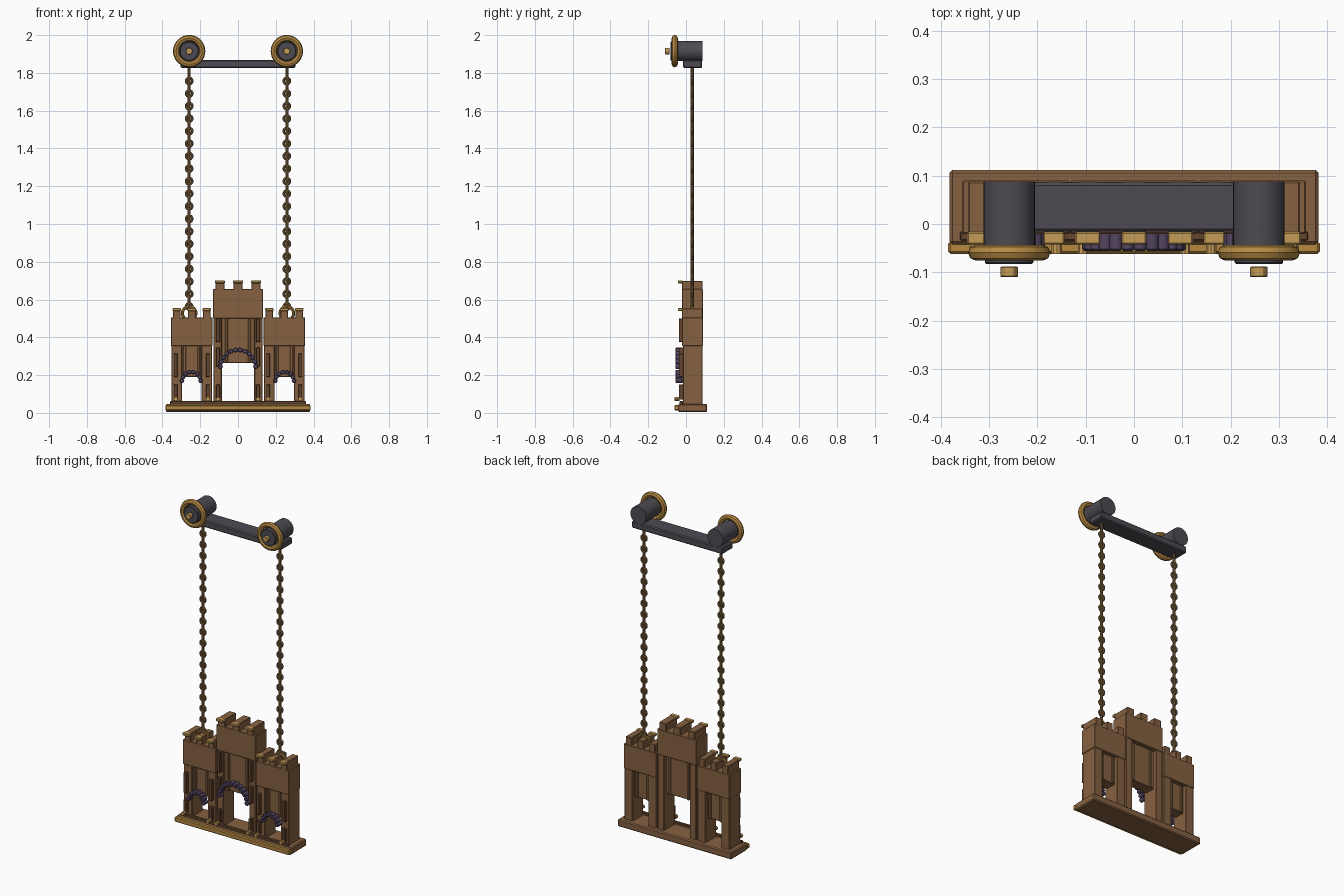
import bpy
import math

cube = bpy.data.objects.get("Cube")
if cube:
    bpy.data.objects.remove(cube, do_unlink=True)


def material(name, rgb):
    m = bpy.data.materials.new(name)
    m.use_nodes = True
    m.diffuse_color = (*rgb, 1)
    m.node_tree.nodes["Principled BSDF"].inputs["Base Color"].default_value = (*rgb, 1)
    return m


WOOD = material("brown wood", (0.24, 0.12, 0.053))
DARK = material("dark brown", (0.125, 0.06, 0.028))
GOLD = material("gold", (0.46, 0.25, 0.055))
PALE = material("pale gold", (0.56, 0.33, 0.095))
IRON = material("dark iron", (0.075, 0.07, 0.084))
CHAIN = material("aged brass", (0.26, 0.155, 0.06))
BEAD = material("violet stone", (0.088, 0.06, 0.12))


def finish(name, mat, bevel=0, smooth=False):
    ob = bpy.context.object
    ob.name = name
    ob.data.materials.append(mat)
    if bevel:
        mod = ob.modifiers.new("soft edge", 'BEVEL')
        mod.width = bevel
        mod.segments = 1
        mod.limit_method = 'ANGLE'
    if smooth:
        bpy.ops.object.shade_smooth_by_angle()
    return ob


def box(name, mat, x, y, z, bevel=0.003):
    """Box from (min, max) ranges on each axis."""
    ranges = (x, y, z)
    bpy.ops.mesh.primitive_cube_add(size=1, location=[(a + b) / 2 for a, b in ranges])
    bpy.context.object.scale = [b - a for a, b in ranges]
    bpy.ops.object.transform_apply(location=False, rotation=False, scale=True)
    return finish(name, mat, bevel)


def rod(name, mat, x, z, y, radius, sides=24, bevel=0):
    """Cylinder lying along y."""
    bpy.ops.mesh.primitive_cylinder_add(
        vertices=sides, radius=radius, depth=y[1] - y[0],
        location=(x, (y[0] + y[1]) / 2, z), rotation=(math.pi / 2, 0, 0))
    return finish(name, mat, bevel, True)


def ring(name, mat, loc, major, minor, steps=24):
    """Torus facing the front."""
    bpy.ops.mesh.primitive_torus_add(
        major_radius=major, minor_radius=minor, major_segments=steps,
        minor_segments=8, location=loc, rotation=(math.pi / 2, 0, 0))
    return finish(name, mat, 0, True)


# Base with gold front trim
box("base", WOOD, (-0.382, 0.382), (-0.042, 0.112), (0.004, 0.048), 0.006)
box("base_trim", GOLD, (-0.385, 0.385), (-0.062, -0.036), (0.012, 0.042), 0.005)
box("threshold", DARK, (-0.36, 0.36), (-0.034, -0.016), (0.045, 0.062), 0.002)


def tower(name, cx, half, door, door_top, lintel, top, crown, merlon, slits):
    """Gate tower: two legs, recessed door head, upper block and battlements."""
    for side, s in (("right", -1), ("left", 1)):
        edges = sorted((cx + s * door, cx + s * (half - 0.003)))
        box(f"{name}_{side}_leg", WOOD, edges, (-0.017, 0.087), (0.04, lintel + 0.01))
        px = cx + s * (half - 0.026)
        for lo, hi in slits:
            box(f"{name}_{side}_slat", DARK, (px - 0.01, px + 0.01),
                (-0.038, -0.014), (lo, hi), 0.002)
        rod(f"{name}_{side}_foot_stud", PALE, px, 0.074, (-0.062, -0.034), 0.011, 10)
    box(f"{name}_door_head", WOOD, (cx - door - 0.01, cx + door + 0.01),
        (0.0, 0.065), (door_top, lintel + 0.01))
    # Inner jamb strips on the door head
    for s in (-1, 1):
        jx = cx + s * door * 0.72
        box(f"{name}_jamb_strip", WOOD, (jx - 0.008, jx + 0.008),
            (-0.009, 0.072), (door_top, lintel))
    box(f"{name}_upper_block", WOOD, (cx - half, cx + half), (-0.021, 0.09), (lintel, top))
    for i in (-1, 0, 1):
        mx = cx + i * (half - merlon - 0.012)
        box(f"{name}_merlon", WOOD, (mx - merlon, mx + merlon),
            (-0.021, 0.088), (top - 0.005, crown - 0.003))
        box(f"{name}_merlon_cap", PALE, (mx - merlon - 0.002, mx + merlon + 0.002),
            (-0.042, -0.017), (crown - 0.016, crown))


def arch(name, cx, cz, radius, count, bead):
    """Violet studs set around a door arch."""
    for i in range(count):
        a = math.pi * (0.02 + 0.96 * i / (count - 1))
        rod(f"{name}_stud", BEAD, cx + radius * math.cos(a), cz + radius * math.sin(a),
            (-0.056, -0.017), bead, 12, 0.004)


# Three towers
low, mid = (0.07, 0.15), (0.19, 0.315)
for side, s in (("right", -1), ("left", 1)):
    tower(f"{side}_tower", s * 0.245, 0.111, 0.052, 0.19, 0.355, 0.505, 0.555, 0.02, (low, mid))
    arch(f"{side}_arch", s * 0.247, 0.167, 0.05, 8, 0.0125)
tower("centre_tower", 0, 0.132, 0.086, 0.265, 0.5, 0.655, 0.702, 0.024,
      (low, (0.245, 0.345), (0.375, 0.5)))
arch("centre_arch", 0, 0.24, 0.094, 12, 0.0135)

# Hanging bar, pulleys and chains
box("hanging_bar", IRON, (-0.305, 0.305), (-0.016, 0.086), (1.826, 1.868), 0.006)
for side, s in (("right", -1), ("left", 1)):
    x, z = s * 0.2585, 1.915
    rod(f"{side}_pulley_drum", IRON, x, z, (-0.05, 0.088), 0.053, 32)
    rod(f"{side}_pulley_face", IRON, x, z, (-0.083, -0.04), 0.05, 32, 0.003)
    ring(f"{side}_pulley_rim", GOLD, (x, -0.0595, z), 0.069, 0.0165, 36)
    rod(f"{side}_pulley_pin", PALE, x, z, (-0.11, -0.088), 0.018, 12, 0.002)
    # Chain core with a row of links
    bpy.ops.mesh.primitive_cylinder_add(
        vertices=10, radius=0.0085, depth=1.27, location=(x, 0.033, 1.195))
    finish(f"{side}_chain_core", CHAIN, 0, True)
    for i in range(19):
        ring(f"{side}_chain_link", CHAIN, (x, 0.033, 1.757 - i * 0.0663),
             0.0165, 0.0068, 14)
    ring(f"{side}_chain_anchor", GOLD, (x, 0.033, 0.527), 0.036, 0.008)
